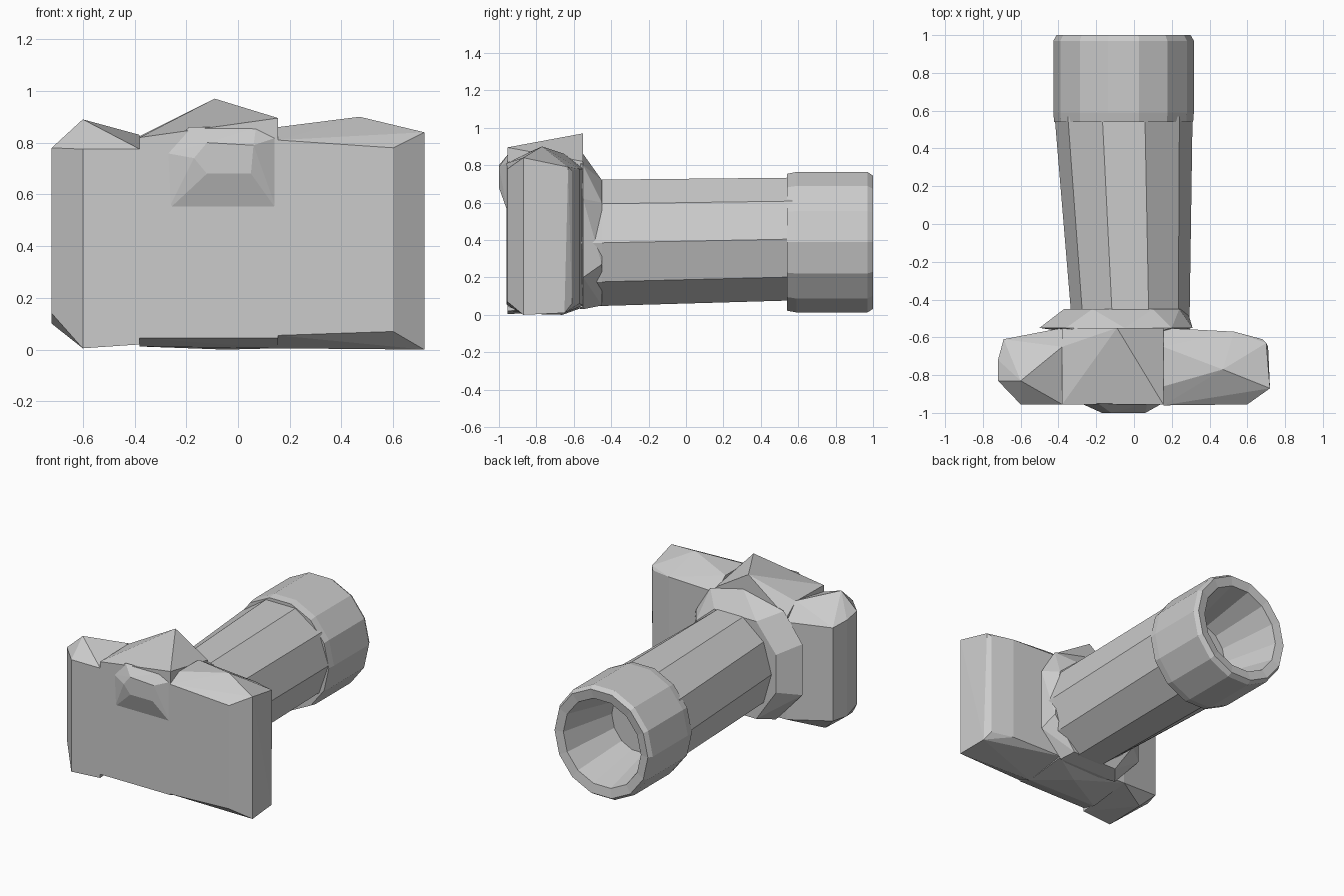
import bpy, bmesh
from math import sin, cos, pi


def finish(name, bm):
    bmesh.ops.recalc_face_normals(bm, faces=bm.faces)
    me = bpy.data.meshes.new(name)
    bm.to_mesh(me)
    bm.free()
    ob = bpy.data.objects.new(name, me)
    bpy.context.collection.objects.link(ob)
    return ob


def hull(name, pts):
    """Faceted convex block around a few corner points."""
    bm = bmesh.new()
    for p in pts:
        bm.verts.new(p)
    res = bmesh.ops.convex_hull(bm, input=bm.verts)
    junk = {g for g in res["geom_interior"] + res["geom_unused"]
            if isinstance(g, bmesh.types.BMVert) and g.is_valid}
    bmesh.ops.delete(bm, geom=list(junk), context='VERTS')
    return finish(name, bm)


def loft(name, sides, rings, phase=0.5):
    """Rings along y, each (y, centre x, centre z, radius x, radius z)."""
    bm = bmesh.new()
    loops = []
    for y, cx, cz, rx, rz in rings:
        loops.append([bm.verts.new((cx + rx * sin(2 * pi * (i + phase) / sides), y,
                                    cz + rz * cos(2 * pi * (i + phase) / sides)))
                      for i in range(sides)])
    for a, b in zip(loops, loops[1:]):
        for i in range(sides):
            j = (i + 1) % sides
            bm.faces.new((a[i], a[j], b[j], b[i]))
    bm.faces.new(loops[0])
    bm.faces.new(loops[-1])
    return finish(name, bm)


# Head: three chunky faceted blocks side by side
hull("head_left", [
    (-.72, -.83, .14), (-.72, -.83, .78), (-.72, -.72, .10), (-.72, -.72, .76),
    (-.69, -.61, .10), (-.69, -.61, .74), (-.60, -.955, .005), (-.60, -.955, .775),
    (-.60, -.83, .89), (-.38, -.955, .02), (-.38, -.955, .775), (-.38, -.65, .83),
    (-.38, -.55, .05), (-.38, -.55, .72), (-.60, -.66, .01)])
hull("head_middle", [
    (-.38, -.955, .045), (.155, -.955, .045), (-.38, -.955, .82), (.155, -.955, .895),
    (-.38, -.65, .825), (-.38, -.55, .75), (-.09, -.55, .97), (.155, -.55, .82),
    (-.38, -.85, .012), (.155, -.85, .005), (-.05, -.66, .0),
    (-.38, -.55, .05), (.155, -.55, .04)])
hull("head_right", [
    (.155, -.96, .055), (.155, -.96, .81), (.60, -.955, .07), (.60, -.955, .78),
    (.72, -.87, .0), (.72, -.87, .84), (.71, -.65, .01), (.70, -.63, .79),
    (.68, -.61, .06), (.68, -.61, .77), (.47, -.77, .90), (.155, -.86, .86),
    (.155, -.65, .86), (.155, -.55, .05), (.155, -.55, .78), (.53, -.57, .06),
    (.53, -.57, .78), (.155, -.85, .005)])

# Raised boss on the front face
hull("front_boss", [
    (-.27, -.95, .54), (.15, -.95, .54), (-.28, -.95, .76), (-.19, -.95, .86),
    (.07, -.95, .86), (.15, -.95, .82), (-.15, -.98, .64), (.08, -.98, .64),
    (-.12, -1.0, .68), (.05, -1.0, .68), (-.17, -1.0, .74), (-.12, -1.0, .80),
    (.06, -1.0, .79)])

# Collar between head and shaft
hull("collar", [
    (-.50, -.55, .25), (-.50, -.55, .60), (-.36, -.55, .79), (-.05, -.55, .86),
    (.20, -.55, .80), (.31, -.55, .62), (.31, -.55, .20), (.15, -.55, .03),
    (-.30, -.55, .03), (-.37, -.45, .27), (-.37, -.45, .53), (-.22, -.45, .72),
    (.10, -.45, .72), (.24, -.45, .60), (.28, -.45, .27), (.12, -.45, .05),
    (-.22, -.45, .05), (-.05, -.62, .85), (-.05, -.62, .04)])

# Shaft
loft("shaft", 10, [(-.60, -.02, .385, .315, .355), (-.45, -.02, .385, .315, .355),
                   (.57, -.055, .405, .365, .345)])

# Cup at the back end, with a tapering hollow
loft("cup", 14, [(.54, -.055, .388, .368, .375), (.59, -.055, .388, .372, .385),
                 (.97, -.055, .388, .372, .385), (1.0, -.055, .388, .355, .365),
                 (.99, -.055, .388, .295, .30), (.60, -.055, .388, .20, .21)])
